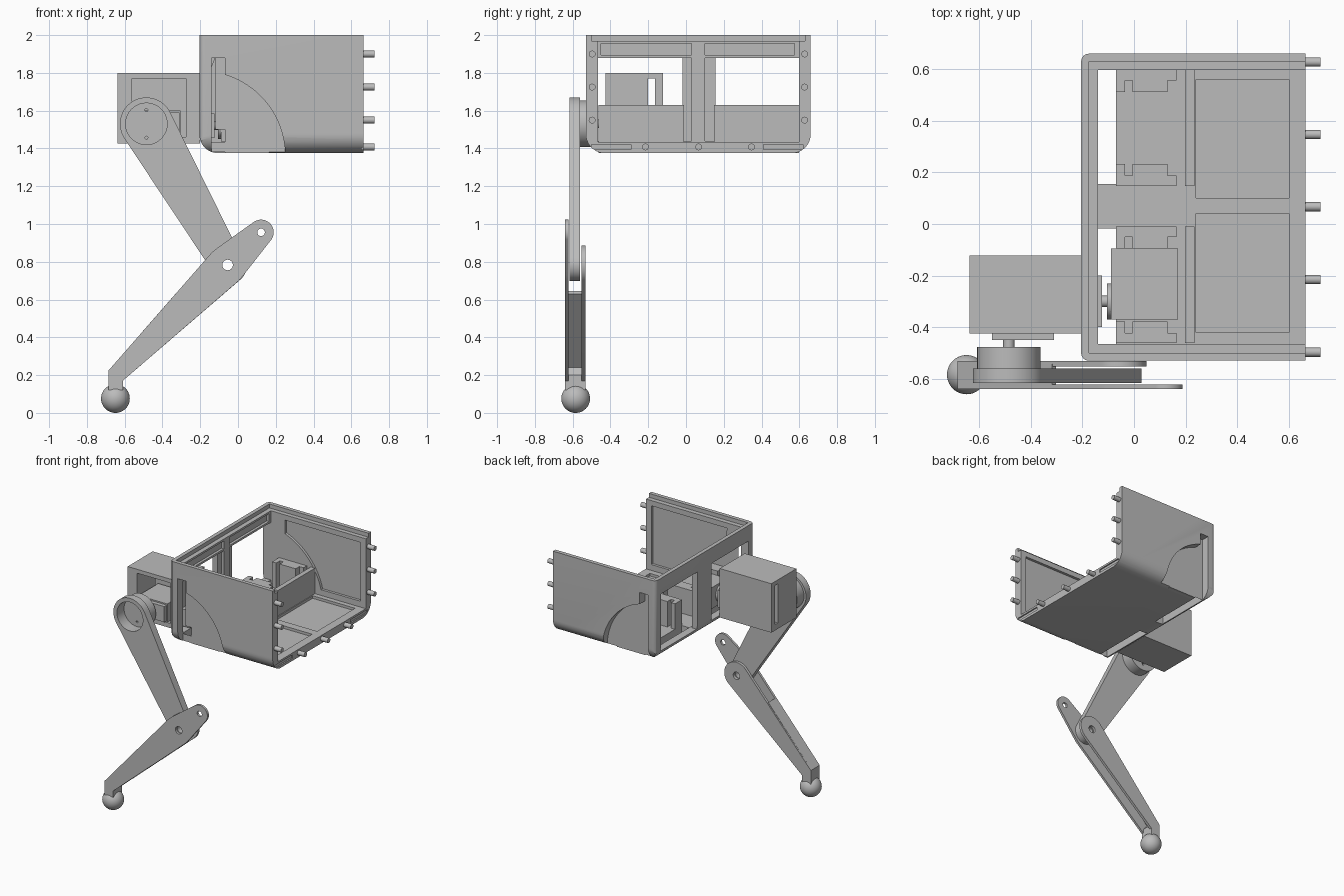
import bpy, bmesh, math
from mathutils import Vector

if "Cube" in bpy.data.objects:
    bpy.data.objects.remove(bpy.data.objects["Cube"])

grey = bpy.data.materials.new("plain_grey")
grey.use_nodes = True
COLOUR = (0.5, 0.5, 0.5, 1)
grey.diffuse_color = COLOUR
grey.node_tree.nodes["Principled BSDF"].inputs["Base Color"].default_value = COLOUR


def prism(name, pts, axis, a, b):
    """Extrude a 2D outline along an axis from a to b."""
    place = {"x": lambda p, t: (t, p[0], p[1]),
             "y": lambda p, t: (p[0], t, p[1]),
             "z": lambda p, t: (p[0], p[1], t)}[axis]
    bm = bmesh.new()
    low = [bm.verts.new(place(p, a)) for p in pts]
    high = [bm.verts.new(place(p, b)) for p in pts]
    bm.faces.new(low)
    bm.faces.new(high)
    n = len(pts)
    for i in range(n):
        j = (i + 1) % n
        bm.faces.new((low[i], low[j], high[j], high[i]))
    bmesh.ops.recalc_face_normals(bm, faces=bm.faces)
    mesh = bpy.data.meshes.new(name)
    bm.to_mesh(mesh)
    bm.free()
    obj = bpy.data.objects.new(name, mesh)
    bpy.context.collection.objects.link(obj)
    mesh.materials.append(grey)
    return obj


def box(name, x0, x1, y0, y1, z0, z1):
    return prism(name, [(x0, y0), (x1, y0), (x1, y1), (x0, y1)], "z", z0, z1)


def arc(c, r, start, end, n=16):
    return [(c[0] + r * math.cos(start + (end - start) * i / n),
             c[1] + r * math.sin(start + (end - start) * i / n)) for i in range(n + 1)]


def cylinder(name, c, r, axis, a, b, n=32):
    return prism(name, arc(c, r, 0, math.tau, n)[:-1], axis, a, b)


def capsule(c1, r1, c2, r2):
    """Outline of two circles joined by tangents."""
    d = Vector(c2) - Vector(c1)
    turn = math.atan2(d.y, d.x)
    off = math.acos((r1 - r2) / d.length)
    return (arc(c1, r1, turn + off, turn + math.tau - off, 32)
            + arc(c2, r2, turn - off, turn + off, 24))


def combine(obj, tool, op="DIFFERENCE"):
    mod = obj.modifiers.new("shape", "BOOLEAN")
    mod.operation, mod.solver, mod.object = op, "EXACT", tool
    bpy.context.view_layer.objects.active = obj
    bpy.ops.object.modifier_apply(modifier=mod.name)
    bpy.data.objects.remove(tool)


def cut_box(obj, *size):
    combine(obj, box("cutter", *size))


# Chassis shell with rounded lower and end corners
X0, X1, Y0, Y1, Z0, Z1 = -0.205, 0.665, -0.53, 0.66, 1.375, 2.0
PI, Q = math.pi, math.pi / 2
r = 0.1
chassis = prism("chassis", [(Y0, Z1)] + arc((Y0 + r, Z0 + r), r, PI, PI + Q, 10)
                + arc((Y1 - r, Z0 + r), r, -Q, 0, 10) + [(Y1, Z1)], "x", X0, X1)
combine(chassis, prism("side_limit", [(X1, 1.3), (X1, 2.1), (X0, 2.1)]
        + arc((X0 + r, Z0 + r), r, PI, PI + Q, 10) + [(X0 + r, 1.374)], "y", -1, 1), "INTERSECT")
r = 0.03
combine(chassis, prism("plan_limit", [(X1, Y0), (X1, Y1)] + arc((X0 + r, Y1 - r), r, Q, PI, 6)
        + arc((X0 + r, Y0 + r), r, PI, PI + Q, 6), "z", 1.3, 2.1), "INTERSECT")
cut_box(chassis, -0.14, 0.8, -0.465, 0.597, 1.435, 2.1)
cut_box(chassis, -0.175, 0.8, -0.5, 0.63, 1.97, 2.1)

# Curved side openings and recessed inner panels
C = (-0.2, 1.36)
opening = [(-0.14, 1.3), (-0.14, 1.88), (-0.07, 1.88)] + arc(C, 0.45, 1.278, -0.13, 24)
panel = [(0.62, 1.93), (-0.02, 1.93)] + arc(C, 0.5, 1.2, 0.24, 20) + [(0.62, 1.48)]
for outer, inner, deep in ((-0.7, -0.465, -0.485), (0.8, 0.597, 0.617)):
    combine(chassis, prism("side_cutter", opening, "y", outer, inner))
    combine(chassis, prism("panel_cutter", panel, "y", inner * 0.95, deep))

# End wall windows, wall recesses, floor slots and floor recesses
for y0, y1, ra, rb, sa, sb, fa, fb in (
        (-0.465, -0.018, -0.45, 0.03, -0.03, 0.03, -0.42, 0.04),
        (0.155, 0.597, 0.1, 0.575, 0.1, 0.17, 0.1, 0.56)):
    cut_box(chassis, -0.3, -0.12, y0, y1, 1.44, 1.88)
    cut_box(chassis, -0.16, -0.1, ra, rb, 1.895, 1.955)
    cut_box(chassis, -0.16, -0.139, sa, sb, 1.44, 1.88)
    cut_box(chassis, -0.14, -0.07, y0, y1, 1.3, 1.5)
    cut_box(chassis, 0.24, 0.6, fa, fb, 1.415, 1.5)

# Shallow slots in the open floor edge
for y0, y1 in ((-0.5, -0.29), (0.41, 0.62)):
    cut_box(chassis, 0.655, 0.7, y0, y1, 1.395, 1.42)

# Alignment pegs on the open end
pegs = [(y, z) for y in (-0.497, 0.628) for z in (1.9, 1.725, 1.55)]
pegs += [(y, 1.408) for y in (-0.215, 0.067, 0.347)]
for p in pegs:
    cylinder("peg", p, 0.018, "x", 0.65, 0.723, 16)

# Motor holders: notched cheeks and a back plate
cheek = [(-0.07, 0), (0.165, 0), (0.165, 0.04), (0.13, 0.04), (0.13, 0.085),
         (-0.005, 0.085), (-0.005, 0.04), (-0.035, 0.04), (-0.035, 0.085), (-0.07, 0.085)]
for y0, y1 in ((-0.462, -0.01), (0.148, 0.597)):
    for base, way in ((y0, 1), (y1, -1)):
        prism("holder_cheek", [(x, base + way * y) for x, y in cheek], "z", 1.377, 1.63)
    box("holder_back_plate", 0.198, 0.234, y0, y1, 1.42, 1.63)

# Body motor with its output coupling
box("body_motor", -0.09, 0.17, -0.37, -0.095, 1.437, 1.6)
cylinder("motor_horn", (-0.3, 1.52), 0.07, "x", -0.105, -0.07)
cylinder("motor_shaft", (-0.3, 1.52), 0.022, "x", -0.14, -0.09)
box("coupling_block", -0.21, -0.125, -0.4, -0.2, 1.455, 1.585)

# Hip housing, hollow from the front with a slot through both ends
housing = box("hip_housing", -0.638, -0.2, -0.425, -0.122, 1.425, 1.8)
cut_box(housing, -0.56, -0.275, -0.5, -0.165, 1.46, 1.77)
cut_box(housing, -0.7, -0.1, -0.2, -0.165, 1.47, 1.77)
box("hip_motor", -0.55, -0.305, -0.42, -0.18, 1.46, 1.6)
box("hip_motor_flange", -0.55, -0.31, -0.45, -0.42, 1.47, 1.59)

# Thigh with a cupped hub
HIP, KNEE, LEVER = (-0.485, 1.53), (-0.055, 0.783), (0.122, 0.956)
thigh = prism("thigh", capsule(HIP, 0.14, KNEE, 0.085), "y", -0.616, -0.56)
combine(thigh, cylinder("hub", HIP, 0.123, "y", -0.57, -0.477, 48), "UNION")
combine(thigh, cylinder("hub_cutter", HIP, 0.11, "y", -0.7, -0.53, 48))
for dz in (-0.073, 0.073):
    combine(thigh, cylinder("screw_cutter", (HIP[0], HIP[1] + dz), 0.008, "y", -0.7, -0.45, 12))
cylinder("hip_shaft", HIP, 0.022, "y", -0.48, -0.42)

# Shin: long lever plate, short back plate and joining web
foot_top = [(-0.61, 0.17), (-0.61, 0.12), (-0.685, 0.12), (-0.685, 0.225)]
front_plate = prism("shin_front_plate", foot_top + [(-0.14, 0.848), (-0.11, 0.873)]
                    + arc(LEVER, 0.067, 2.2, -0.6, 20) + [(0.03, 0.73), (0.005, 0.7)],
                    "y", -0.64, -0.622)
back_plate = prism("shin_back_plate", foot_top + arc(KNEE, 0.103, 2.42, -0.86, 24),
                   "y", -0.552, -0.532)
for part in (front_plate, thigh, back_plate):
    combine(part, cylinder("pin_cutter", KNEE, 0.028, "y", -0.8, -0.4))
combine(front_plate, cylinder("lever_cutter", LEVER, 0.02, "y", -0.8, -0.4))
prism("shin_web", [(-0.685, 0.12), (-0.685, 0.225), (-0.318, 0.645), (-0.302, 0.63),
                   (-0.64, 0.24), (-0.61, 0.2), (-0.61, 0.12)], "y", -0.63, -0.542)

# Ball foot
bpy.ops.mesh.primitive_uv_sphere_add(segments=40, ring_count=24, radius=0.076,
                                     location=(-0.649, -0.584, 0.076))
foot = bpy.context.object
foot.name = "foot"
foot.data.materials.append(grey)

# Smooth curved faces, keep edges sharp
bpy.ops.object.select_all(action="DESELECT")
for obj in bpy.context.scene.objects:
    if obj.type == "MESH" and grey.name in obj.data.materials:
        obj.select_set(True)
bpy.context.view_layer.objects.active = foot
bpy.ops.object.shade_smooth_by_angle(angle=math.radians(30))
